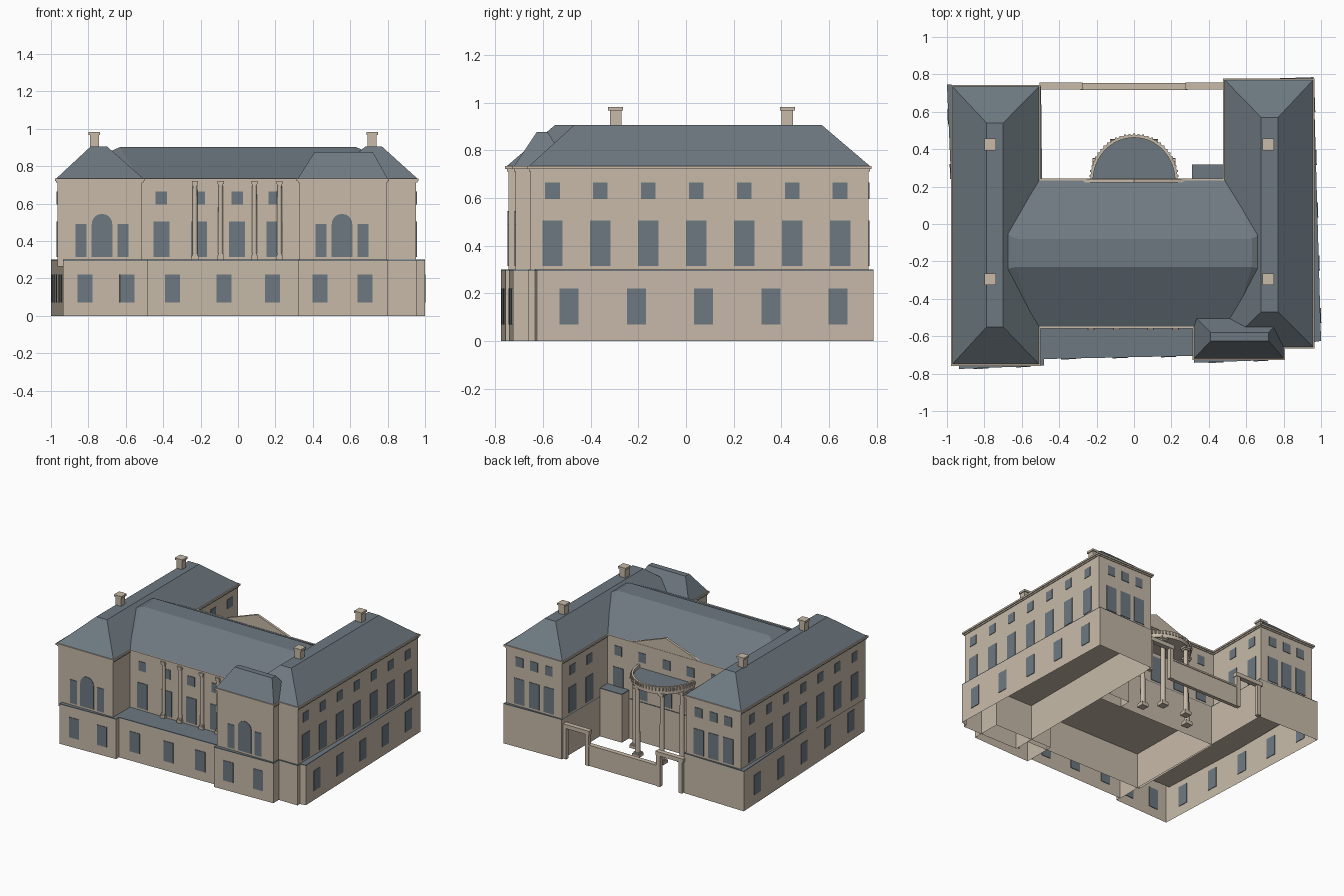
import bpy, bmesh, math
from mathutils import Vector

cube = bpy.data.objects.get("Cube")
if cube:
    bpy.data.objects.remove(cube, do_unlink=True)


def material(name, rgb):
    m = bpy.data.materials.new(name)
    m.use_nodes = True
    m.diffuse_color = (*rgb, 1)
    m.node_tree.nodes["Principled BSDF"].inputs["Base Color"].default_value = (*rgb, 1)
    return m


STONE = material("warm_stone", (0.57, 0.49, 0.395))
SLATE = material("blue_slate", (0.155, 0.19, 0.217))


def finish(bm, name, mat, smooth=False):
    bmesh.ops.recalc_face_normals(bm, faces=bm.faces)
    me = bpy.data.meshes.new(name)
    bm.to_mesh(me)
    bm.free()
    me.materials.append(mat)
    if smooth:
        me.shade_smooth()
        me.set_sharp_from_angle(angle=math.radians(40))
    ob = bpy.data.objects.new(name, me)
    bpy.context.scene.collection.objects.link(ob)
    return ob


def add_solid(bm, low, high, bottom=True):
    a = [bm.verts.new(p) for p in low]
    b = [bm.verts.new(p) for p in high]
    if bottom:
        bm.faces.new(a[::-1])
    bm.faces.new(b)
    for i in range(len(a)):
        j = (i + 1) % len(a)
        bm.faces.new((a[i], a[j], b[j], b[i]))


def add_prism(bm, pts, z0, z1, bottom=True):
    add_solid(bm, [(x, y, z0) for x, y in pts], [(x, y, z1) for x, y in pts], bottom)


def rect(x0, x1, y0, y1):
    return [(x0, y0), (x1, y0), (x1, y1), (x0, y1)]


def square(x, y, w):
    return rect(x - w / 2, x + w / 2, y - w / 2, y + w / 2)


def prism(name, pts, z0, z1, mat=STONE, bottom=True):
    bm = bmesh.new()
    add_prism(bm, pts, z0, z1, bottom)
    return finish(bm, name, mat)


def hull(name, pts, mat=SLATE):
    bm = bmesh.new()
    for p in pts:
        bm.verts.new(p)
    bmesh.ops.convex_hull(bm, input=bm.verts)
    bmesh.ops.dissolve_limit(bm, angle_limit=0.01, verts=bm.verts, edges=bm.edges)
    return finish(bm, name, mat)


def panels(name, p0, p1, items, mat=SLATE):
    """Thin plates on the wall p0-p1; items are (distance, width, z0, z1, arched)."""
    p0, p1 = Vector((*p0, 0)), Vector((*p1, 0))
    d = (p1 - p0).normalized()
    n = Vector((d.y, -d.x, 0)) * 0.004
    bm = bmesh.new()
    for s, w, z0, z1, arched in items:
        h = w / 2
        prof = [(s - h, z0), (s + h, z0)]
        if arched:
            prof += [(s + h * math.cos(t * math.pi / 10), z1 - h + h * math.sin(t * math.pi / 10))
                     for t in range(11)]
        else:
            prof += [(s + h, z1), (s - h, z1)]
        base = [p0 + d * u + Vector((0, 0, z)) for u, z in prof]
        add_solid(bm, [p - n for p in base], [p + n for p in base])
    return finish(bm, name, mat)


def storeys(centres):
    return [(s, 0.085, 0.315, 0.505, False) for s in centres] + \
           [(s, 0.062, 0.595, 0.665, False) for s in centres]


def basement(centres):
    return [(s, 0.08, 0.07, 0.22, False) for s in centres]


def venetian(s):
    return [(s, 0.11, 0.315, 0.545, True),
            (s - 0.112, 0.057, 0.315, 0.49, False), (s + 0.112, 0.057, 0.315, 0.49, False)]


# Ground storey: slightly skewed plinths, open below, with slate ledges
BASES = {
    "west_wing": [(-.935, -.775), (-.48, -.757), (-.497, .735), (-1, .745)],
    "east_wing": [(.49, -.66), (.955, -.66), (.955, -.632), (1, -.625), (.96, .785), (.49, .77)],
    "pavilion": [(.32, -.742), (.80, -.725), (.80, -.5), (.32, -.5)],
    "terrace": [(-.485, -.722), (.325, -.705), (.325, -.54), (-.485, -.54)],
    "centre": rect(-.5, .49, -.54, .233),
}
for name, pts in BASES.items():
    prism(name + "_base", pts, 0, 0.294, bottom=False)
    prism(name + "_base_ledge", pts, 0.294, 0.30, SLATE)
prism("court_annex", rect(.31, .49, .23, .317), 0, 0.355, bottom=False)
prism("court_annex_roof", rect(.31, .49, .23, .317), 0.355, 0.362, SLATE)

# Upper storeys with a two-step cornice
UPPERS = {
    "west_wing": (-.966, -.512, -.745, .73),
    "east_wing": (.49, .953, -.652, .765),
    "pavilion": (.326, .794, -.714, -.45),
    "centre": (-.53, .51, -.545, .229),
}
for name, (x0, x1, y0, y1) in UPPERS.items():
    prism(name + "_walls", rect(x0, x1, y0, y1), 0.265, 0.725)
    for step, (e, z0, z1) in enumerate([(.006, .712, .722), (.013, .722, .735)]):
        prism(f"{name}_cornice_{step}", rect(x0 - e, x1 + e, y0 - e, y1 + e), z0, z1)


# Hipped roofs with flat ridge strips
def hip(name, base, top, z1):
    hull(name, [(x, y, 0.734) for x, y in rect(*base)] + [(x, y, z1) for x, y in rect(*top)])


hip("west_wing_roof", (-.972, -.506, -.751, .736), (-.788, -.70, -.55, .54), .905)
hip("east_wing_roof", (.484, .959, -.658, .771), (.68, .77, -.47, .57), .905)
hip("pavilion_roof", (.32, .80, -.72, -.49), (.41, .72, -.625, -.58), .877)
hull("centre_roof", [(sx * x, y, z) for sx in (-1, 1) for x, y, z in
                     [(.63, -.23, .903), (.63, -.08, .903), (.68, -.24, .88), (.68, -.05, .88),
                      (.53, -.551, .734), (.53, .235, .734)]])

# Chimneys
for side, x in (("west", -.768), ("east", .717)):
    for end, y in (("front", -.295), ("back", .425)):
        prism(f"{side}_{end}_chimney", square(x, y, .048), .82, .97)
        prism(f"{side}_{end}_chimney_cap", square(x, y, .062), .967, .982)

# Windows along the front
wb, pb, tb = BASES["west_wing"], BASES["pavilion"], BASES["terrace"]
panels("west_wing_front_windows", (-.966, -.745), (-.512, -.745), venetian(.239))
panels("pavilion_front_windows", (.326, -.714), (.794, -.714), venetian(.23))
panels("west_base_front_windows", wb[0], wb[1], basement([.118, .343]))
panels("pavilion_base_front_windows", pb[0], pb[1], basement([.118, .358]))
panels("terrace_front_windows", tb[0], tb[1], basement([.135, .41, .67]))
panels("centre_front_windows", (-.53, -.545), (.51, -.545), storeys([.12, .322, .525, .725]))

# Windows along the long sides
eb = BASES["east_wing"]
panels("east_side_windows", (.953, -.652), (.953, .765), storeys([.092 + .201 * i for i in range(7)]))
panels("east_base_side_windows", eb[3], eb[4], basement([.135 + .282 * i for i in range(5)]))
panels("west_side_windows", (-.966, .73), (-.966, -.745), storeys([.13 + .202 * i for i in range(7)]))
panels("west_base_side_windows", wb[3], wb[0], basement([.17 + .295 * i for i in range(5)]))

# Windows on the back and around the court
panels("east_back_windows", (.953, .765), (.49, .765), storeys([.11, .232, .354]))
panels("west_back_windows", (-.512, .73), (-.966, .73), storeys([.105, .227, .349]))
panels("centre_back_windows", (.5, .229), (-.5, .229), storeys([.1, .3, .5, .7, .9]))
panels("east_court_windows", (.49, .765), (.49, .235), storeys([.12, .32]))
panels("west_court_windows", (-.512, .235), (-.512, .73), storeys([.2, .4]))


# Columns with square plinth and capital
def column(name, x, y, z0, z1, r, block):
    bm = bmesh.new()
    ring = [(math.cos(i * math.pi / 8), math.sin(i * math.pi / 8)) for i in range(16)]
    add_solid(bm, [(x + r * c, y + r * s, z0) for c, s in ring],
              [(x + r * .85 * c, y + r * .85 * s, z1) for c, s in ring])
    for w, a, b in ((block, z0, z0 + .022), (block * .8, z0 + .022, z0 + .032),
                    (block * .75, z1 - .026, z1 - .014), (block * .95, z1 - .014, z1)):
        add_prism(bm, square(x, y, w), a, b)
    finish(bm, name, STONE, smooth=True)


for i, x in enumerate((-.23, -.093, .088, .222)):
    column(f"front_column_{i}", x, -.549, .30, .72, .014, .036)

# Back pediment
bm = bmesh.new()
tri = [(-.29, .73), (.29, .73), (0, .835)]
add_solid(bm, [(x, .240, z) for x, z in tri], [(x, .222, z) for x, z in tri])
finish(bm, "back_pediment", STONE)


# Half-round portico
def arc(r, n=24):
    return [(r * math.cos(i * math.pi / n), .232 + 1.05 * r * math.sin(i * math.pi / n))
            for i in range(n + 1)]


prism("portico_slab", arc(.222), .53, .548)
prism("portico_roof", arc(.22), .548, .554, SLATE)
bm = bmesh.new()
outer, inner = arc(.234), arc(.219)
for i in range(24):
    add_prism(bm, [outer[i], outer[i + 1], inner[i + 1], inner[i]], .525, .578)
for x, y in arc(.234, 30):
    add_prism(bm, square(x, y, .011), .55, .572)
finish(bm, "portico_cornice", STONE)
for i, deg in enumerate((25, 62, 118, 155)):
    t = math.radians(deg)
    column(f"portico_column_{i}", .215 * math.cos(t), .232 + .22 * math.sin(t), 0, .53, .018, .055)

# Court screen wall with a gateway at each end
prism("screen_wall", rect(-.285, .285, .722, .748), 0, .145)
prism("screen_wall_coping", rect(-.285, .285, .717, .753), .145, .157)
for side, s in (("west", -1), ("east", 1)):
    for part, x in (("inner", .295), ("outer", .48)):
        prism(f"{side}_{part}_gate_post", square(s * x, .738, .03), 0, .235)
    prism(f"{side}_gate_lintel", rect(*sorted((s * .275, s * .505)), .72, .756), .232, .262)
